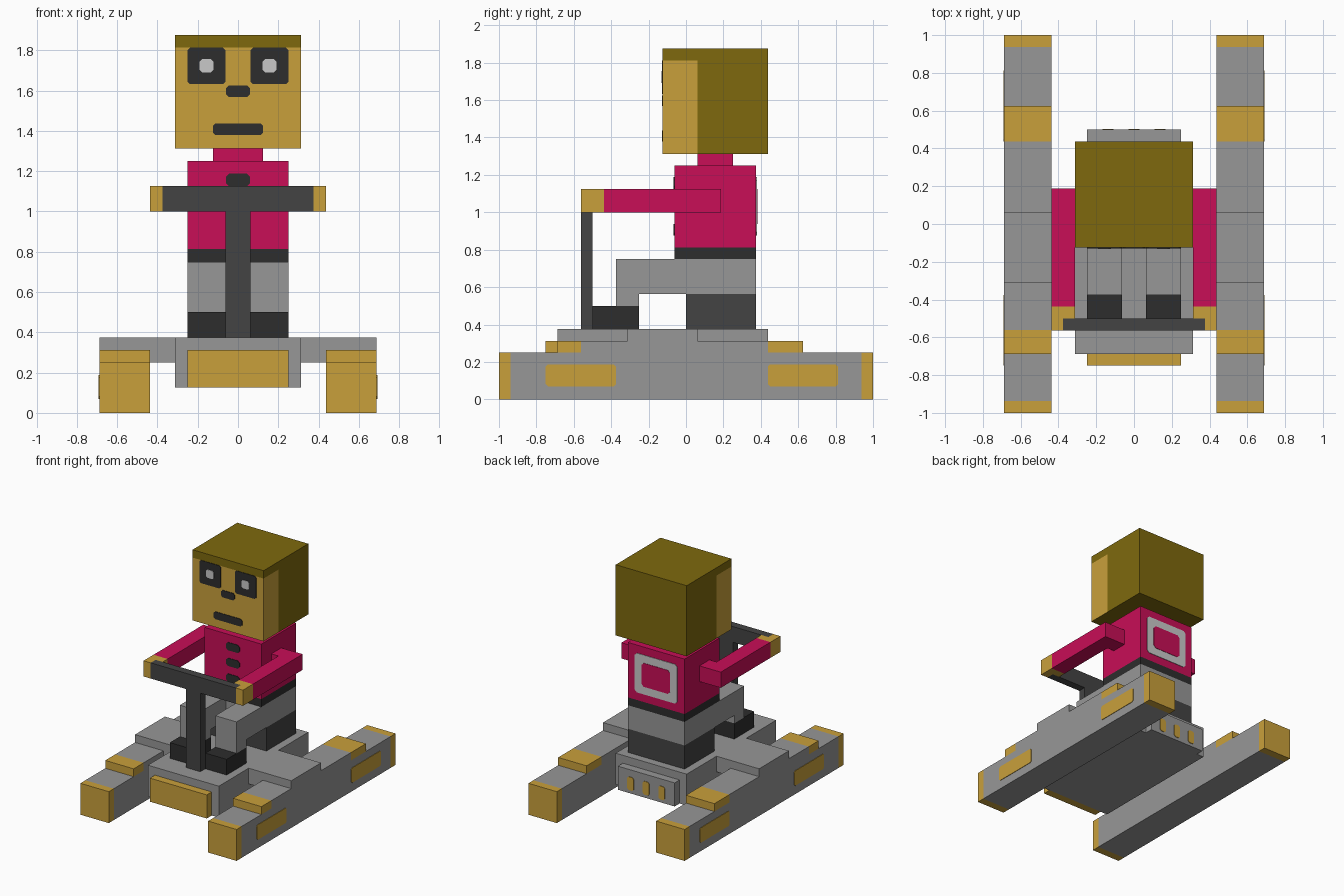
import bpy, bmesh
from mathutils import Vector

if "Cube" in bpy.data.objects:
    bpy.data.objects.remove(bpy.data.objects["Cube"])

U = 0.0625  # block unit


def srgb(h):
    out = []
    for i in (0, 2, 4):
        c = int(h[i:i + 2], 16) / 255
        out.append(c / 12.92 if c <= 0.04045 else ((c + 0.055) / 1.055) ** 2.4)
    return (*out, 1.0)


MATS = {}
for key, hexa in {"grey": "979797", "gold": "c9a03b", "olive": "7e690d", "crimson": "c80e57",
                  "black": "2d2d2d", "charcoal": "444444", "white": "c9c9c9"}.items():
    m = bpy.data.materials.new(key)
    m.diffuse_color = srgb(hexa)
    m.use_nodes = True
    m.node_tree.nodes["Principled BSDF"].inputs["Base Color"].default_value = m.diffuse_color
    MATS[key] = m


def finish(name, mat, bm):
    bmesh.ops.recalc_face_normals(bm, faces=bm.faces[:])
    me = bpy.data.meshes.new(name)
    bm.to_mesh(me)
    bm.free()
    me.materials.append(MATS[mat])
    ob = bpy.data.objects.new(name, me)
    bpy.context.collection.objects.link(ob)
    return ob


def box(name, mat, x, y, z, mirror=False):
    """Box from ranges in block units, optionally mirrored across x = 0."""
    sides = [("", x)]
    if mirror:
        sides = [("_right", x), ("_left", (-x[1], -x[0]))]
    for suffix, xr in sides:
        bm = bmesh.new()
        bmesh.ops.create_cube(bm, size=1)
        for v in bm.verts:
            v.co = Vector([U * (r[0] if c < 0 else r[1]) for c, r in zip(v.co, (xr, y, z))])
        ob = finish(name + suffix, mat, bm)
    return ob


def plate(name, mat, axis, pos, u, v, thick=0.004, cut=0.2):
    """Thin painted panel with clipped corners; axis 'x' or 'y', pos in block units."""
    (a, b), (c, d) = u, v
    k = cut
    outline = [(a + k, c), (b - k, c), (b, c + k), (b, d - k),
               (b - k, d), (a + k, d), (a, d - k), (a, c + k)]
    out = thick if pos > 0 else -thick
    bm = bmesh.new()
    rings = []
    for off in (0, out):
        w = pos * U + off
        rings.append([bm.verts.new((w, p * U, q * U) if axis == 'x' else (p * U, w, q * U))
                      for p, q in outline])
    bm.faces.new(rings[0])
    bm.faces.new(rings[1])
    for i in range(8):
        j = (i + 1) % 8
        bm.faces.new((rings[0][i], rings[0][j], rings[1][j], rings[1][i]))
    finish(name, mat, bm)


# Side runners with gold tips, steps and side patches
R = (7, 11)
box("runner", "grey", R, (-15, 15), (0, 4), True)
box("runner_front_tip", "gold", R, (-16, -15), (0, 4), True)
box("runner_rear_tip", "gold", R, (15, 16), (0, 4), True)
box("runner_front_step_gold", "gold", R, (-11, -9), (4, 5), True)
box("runner_front_step", "grey", R, (-9, -5), (4, 5), True)
box("runner_rear_step", "grey", R, (1, 7), (4, 5), True)
box("runner_rear_step_gold", "gold", R, (7, 10), (4, 5), True)
box("runner_strut", "grey", (5, 11), (-5, 1), (4, 6), True)
for s in (-11, 11):
    plate("runner_front_patch", "gold", 'x', s, (-12, -6), (1.1, 3))
    plate("runner_rear_patch", "gold", 'x', s, (7, 13), (1.1, 3))

# Central hull with bumper and rear panel
box("hull", "grey", (-5, 5), (-11, 7), (2, 6))
box("front_bumper", "gold", (-4, 4), (-12, -11), (2, 5))
box("rear_panel", "grey", (-4, 4), (7, 8), (2, 5))
for x in (-2.2, 0, 2.2):
    plate("rear_vent", "gold", 'y', 8, (x - 0.45, x + 0.45), (2.4, 4.1))

# Seat, steering post and handlebar
box("seat", "charcoal", (-4, 4), (0, 6), (6, 9))
box("steering_post", "charcoal", (-1, 1), (-9, -8), (6, 16))
box("handlebar", "charcoal", (-6, 6), (-9, -8), (16, 18))

# Legs and shoes
box("pelvis", "grey", (-4, 4), (-1, 6), (9, 12))
box("thigh", "grey", (1, 4), (-4, -1), (9, 12), True)
box("shin", "grey", (1, 4), (-6, -4), (8, 12), True)
box("shoe", "black", (1, 4), (-8, -4), (6, 8), True)

# Torso, belt, neck, buttons and back emblem
box("belt", "black", (-4, 4), (-1, 6), (12, 13))
box("torso", "crimson", (-4, 4), (-1, 6), (13, 20))
box("neck", "crimson", (-2, 2), (1, 4), (20, 21))
for z in (14, 16, 18):
    plate("button", "black", 'y', -1, (-0.95, 0.95), (z, z + 1), cut=0.25)
plate("back_frame", "white", 'y', 6, (-3, 3), (14, 19), cut=0.3)
plate("back_frame_centre", "crimson", 'y', 6, (-2, 2), (15, 18), thick=0.007, cut=0.3)

# Arms reaching forward, hands wrapped on the bar
box("shoulder", "crimson", (4, 5), (1, 3), (16, 18), True)
box("arm", "crimson", (5, 7), (-7, 3), (16, 18), True)
box("palm", "gold", (5, 7), (-8, -7), (16, 18), True)
box("fingers", "gold", (6, 7), (-9, -8), (16, 18), True)

# Head: face block in front, hair behind and on top
face = box("face", "gold", (-5, 5), (-2, 1), (21, 29))
face.data.materials.append(MATS["olive"])
for p in face.data.polygons:
    p.material_index = 1 if p.normal.z < -0.5 else 0
box("hair_back", "olive", (-5, 5), (1, 7), (21, 29))
box("hair_top", "olive", (-5, 5), (-2, 7), (29, 30))
for s in (-1, 1):
    x = 2.5 * s
    plate("eye", "black", 'y', -2, (x - 1.5, x + 1.5), (26.1, 29))
    plate("pupil", "white", 'y', -2, (x - 0.55, x + 0.55), (27.05, 28.1), thick=0.007)
plate("nose", "black", 'y', -2, (-0.95, 0.95), (25.1, 26))
plate("mouth", "black", 'y', -2, (-2, 2), (22.05, 23))
